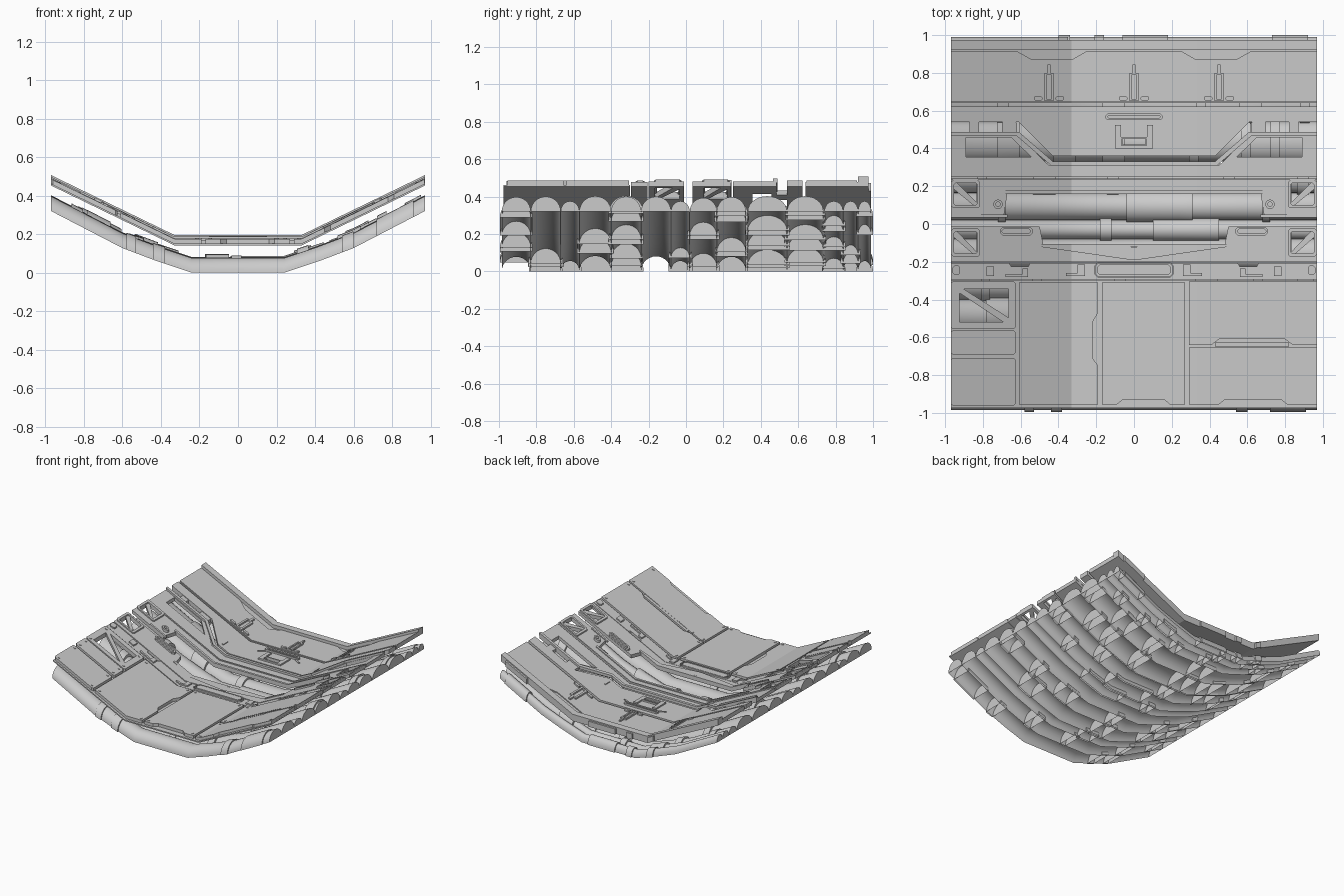
import bpy, bmesh, math, random

if "Cube" in bpy.data.objects:
    bpy.data.objects.remove(bpy.data.objects["Cube"])
random.seed(4)

LOW = [(-.97, .32), (-.6, .128), (-.42, .06), (-.24, 0), (.24, 0), (.42, .06), (.6, .128), (.97, .32)]


def low(x):
    """Height of the pipe bed."""
    for (a, za), (b, zb) in zip(LOW, LOW[1:]):
        if x <= b:
            return za + (zb - za) * (x - a) / (b - a)
    return LOW[-1][1]


def deck(x):
    """Rise of the folded deck above its flat middle."""
    return max(0, abs(x) - .33) * .485


def add_object(name, bm):
    me = bpy.data.meshes.new(name)
    bmesh.ops.recalc_face_normals(bm, faces=bm.faces)
    bm.to_mesh(me)
    bm.free()
    me.shade_smooth()
    me.set_sharp_from_angle(angle=math.radians(25))
    ob = bpy.data.objects.new(name, me)
    bpy.context.scene.collection.objects.link(ob)
    return ob


def rect(x0, y0, x1, y1, c=0):
    if not c:
        return [(x0, y0), (x1, y0), (x1, y1), (x0, y1)]
    return [(x0 + c, y0), (x1 - c, y0), (x1, y0 + c), (x1, y1 - c),
            (x1 - c, y1), (x0 + c, y1), (x0, y1 - c), (x0, y0 + c)]


def flip(loop):
    return [(-x, y) for x, y in loop]


def both(loops):
    return loops + [flip(l) for l in loops]


def ring(x0, y0, x1, y1, w, c=0):
    return [rect(x0, y0, x1, y1, c), rect(x0 + w, y0 + w, x1 - w, y1 - w, c * .6)]


def disc(x, y, r, n=8):
    return [(x + r * math.cos(2 * math.pi * i / n), y + r * math.sin(2 * math.pi * i / n)) for i in range(n)]


def plate(name, loops, z0, z1):
    """Fill outlines (inner loops are holes), extrude, fold along the deck."""
    cu = bpy.data.curves.new(name, 'CURVE')
    cu.dimensions, cu.fill_mode, cu.extrude = '2D', 'BOTH', (z1 - z0) / 2
    for loop in loops:
        sp = cu.splines.new('POLY')
        sp.points.add(len(loop) - 1)
        for p, (x, y) in zip(sp.points, loop):
            p.co = (x, y, 0, 1)
        sp.use_cyclic_u = True
    tmp = bpy.data.objects.new(name + "_outline", cu)
    bpy.context.scene.collection.objects.link(tmp)
    dg = bpy.context.evaluated_depsgraph_get()
    me = bpy.data.meshes.new_from_object(tmp.evaluated_get(dg))
    bm = bmesh.new()
    bm.from_mesh(me)
    bpy.data.objects.remove(tmp)
    bpy.data.curves.remove(cu)
    bpy.data.meshes.remove(me)
    bmesh.ops.remove_doubles(bm, verts=bm.verts, dist=1e-5)
    for x in (-.33, .33):
        bmesh.ops.bisect_plane(bm, geom=bm.verts[:] + bm.edges[:] + bm.faces[:],
                               plane_co=(x, 0, 0), plane_no=(1, 0, 0))
    for v in bm.verts:
        v.co.z += (z0 + z1) / 2 + deck(v.co.x)
    return add_object(name, bm)


def half_pipe(bm, y, r, h, x0, x1, n=14):
    """Half round shell, open below, following the pipe bed."""
    xs = [x0] + [p[0] for p in LOW if x0 + .001 < p[0] < x1 - .001] + [x1]
    rings = [[bm.verts.new((x, y + r * math.cos(math.pi * i / n), low(x) + h * math.sin(math.pi * i / n)))
              for i in range(n + 1)] for x in xs]
    for a, b in zip(rings, rings[1:]):
        for i in range(n):
            bm.faces.new((a[i], a[i + 1], b[i + 1], b[i]))
    bm.faces.new(rings[0])
    bm.faces.new(rings[-1][::-1])


# Pipes side by side with collars; fixed collars where they show from above
SPANS = [(-.985, -.83), (-.83, -.67), (-.67, -.57), (-.57, -.40), (-.40, -.24), (-.24, -.08), (-.08, .02),
         (.02, .165), (.165, .32), (.33, .54), (.54, .735), (.74, .84), (.84, .92), (.92, .99)]
FIXED = {0: [(-.58, -.53), (-.44, -.38), (.54, .60), (.72, .91)],
         5: [], 6: [(-.18, -.12), (.1, .45)], 7: [(-.04, .31), (-.72, -.68), (.68, .72)],
         13: [(-.40, -.34), (-.21, -.16), (-.06, .18), (.73, .92)]}
pipes, collars = bmesh.new(), bmesh.new()
for k, (a, b) in enumerate(SPANS):
    y, r = (a + b) / 2, (b - a) / 2
    h = min(max(r, .055), .082)
    half_pipe(pipes, y, r, h, -.97, .97)
    spots = FIXED.get(k)
    if spots is None:
        spots = []
        for base in (-.8, -.5, -.1, .3, .55, .8):
            if random.random() < .75:
                x = base + random.uniform(-.08, .08)
                spots.append((x, min(.95, x + random.choice((.05, .06, .12)))))
    for x0, x1 in spots:
        g = .01 if k in (0, 13) else random.choice((.01, .015, .022))
        half_pipe(collars, y, r + min(g, .014), h + g, x0, x1)
add_object("pipes", pipes)
add_object("pipe_collars", collars)

T = .176  # deck top in the flat middle
B = .142  # deck underside

# Back deck with raised rear lip, inset layer and three latch rails
plate("rear_lip", [rect(-.97, .92, .97, .975)], B, .196)
plate("rear_lip_tabs", [rect(-.40, .97, -.35, .99), rect(-.21, .97, -.16, .99), rect(-.06, .97, .18, .99),
                        rect(.73, .97, .92, .99)], B, .186)
plate("rear_deck", [rect(-.97, .64, .97, .92)], B, .168)
plate("rear_deck_skin", [[(-.97, .645), (.97, .645), (.97, .915), (.62, .915), (.54, .87), (.33, .87), (.25, .915),
                          (-.25, .915), (-.33, .87), (-.54, .87), (-.62, .915), (-.97, .915)]], .168, T)
for x in (-.45, 0, .45):
    plate("latch_rail", ring(x - .025, .65, x + .025, .80, .012) + [rect(x - .007, .80, x + .007, .845),
          rect(x - .08, .655, x - .035, .675, .005), rect(x + .035, .655, x + .08, .675, .005)], T, T + .012)

# Rear middle deck: tapered tongue with handle and bracket
plate("tongue_deck", [[(-.97, .54), (-.61, .54), (-.43, .36), (.43, .36), (.61, .54), (.97, .54), (.97, .622),
                       (-.97, .622)], rect(-.06, .42, .06, .455)], B, T)
plate("tongue_handle", ring(-.15, .55, .15, .585, .011, .01), T, T + .014)
plate("tongue_bracket", [[(-.1, .40), (.1, .40), (.1, .525), (.07, .525), (.07, .46), (-.07, .46), (-.07, .525),
                          (-.1, .525)], rect(-.065, .415, .065, .45)], T, T + .012)
plate("tongue_marks", both([[(.13, .54), (.18, .51), (.19, .518), (.14, .548)], rect(.405, .39, .415, .45)]),
      T, T + .006)

# Deck shaped to fit the tongue, with side windows and raised trim
plate("window_deck", [[(-.97, .25), (.97, .25), (.97, .485), (.63, .485), (.45, .31), (-.45, .31), (-.63, .485),
                       (-.97, .485)]] + both([[(.89, .355), (.545, .355), (.65, .458), (.89, .458)]]), B, .170)
plate("window_trim", [[(-.97, .465), (-.62, .465), (-.44, .31), (.44, .31), (.62, .465), (.97, .465), (.97, .488),
                       (.61, .488), (.43, .332), (-.43, .332), (-.61, .488), (-.97, .488)]], .165, .187)
plate("window_clamps", both([rect(.62, .47, .70, .545, .01), rect(.82, .47, .87, .54)]), .145, .17)


# Trussed decks either side of the open pipe trough
def truss(y0, y1):
    return both([[(.845, y0), (.955, y0), (.955, y1 - .035)], [(.835, y0 + .02), (.94, y1), (.835, y1)]])


plate("upper_truss_deck", [[(-.97, .035), (-.69, .035), (-.67, .165), (.67, .165), (.69, .035), (.97, .035),
                            (.97, .24), (-.97, .24)]] + truss(.095, .22), B, .170)
plate("lower_truss_deck", [[(-.97, -.20), (.97, -.20), (.97, -.012), (.5, -.012), (.48, -.11), (-.48, -.11),
                            (-.5, -.012), (-.97, -.012)]] + truss(-.165, -.035), B, .170)
plate("truss_frames", both(ring(.815, .085, .968, .232, .016, .01) + ring(.815, -.172, .968, -.025, .016, .01)),
      .165, .181)
plate("trough_rims", [rect(-.68, .16, .68, .178), rect(-.49, -.122, .49, -.106), rect(-.97, .232, .97, .242),
                      rect(-.015, -.19, .015, -.12)] + both([rect(.67, .035, .81, .05)]), .165, .178)
plate("trough_bolts", both([disc(.72, .105, .025, 12), disc(.72, .105, .012, 12)]), .165, .19)
plate("grab_slots", both(ring(.535, -.062, .71, -.015, .012, .015)), .165, .184)

# Narrow cross strip with access hatch and small notched brackets
plate("cross_strip", [[(-.97, -.295), (.97, -.295), (.97, -.207), (.66, -.207), (.65, -.225), (.56, -.225),
                       (.55, -.207), (-.55, -.207), (-.56, -.225), (-.65, -.225), (-.66, -.207), (-.97, -.207)]],
      B, .168)
plate("strip_hatch", ring(-.212, -.285, .212, -.203, .008, .022) + [rect(-.195, -.27, .195, -.215, .014)],
      .165, .18)
plate("strip_brackets", both([[(.26, -.275), (.36, -.275), (.36, -.26), (.30, -.26), (.30, -.215), (.26, -.215)],
                              [(.56, -.28), (.68, -.28), (.68, -.265), (.59, -.265), (.59, -.235), (.56, -.235)],
                              rect(.74, -.275, .78, -.225), rect(.92, -.27, .96, -.22, .01)]), .165, .179)

# Front deck: base sheet and separate bolted panels
WINDOW = [[(-.90, -.345), (-.665, -.345), (-.665, -.495)], [(-.925, -.365), (-.925, -.52), (-.69, -.52)]]
plate("front_base", [rect(-.97, -.975, .97, -.30), rect(-.925, -.52, -.665, -.345)], B, .152)
PANELS = [(-.97, -.555, -.625, -.305), (-.97, -.69, -.625, -.565), (-.97, -.96, -.625, -.71),
          (-.61, -.955, -.19, -.31), (-.17, -.955, .27, -.31), (.29, -.64, .968, -.305), (.29, -.955, .968, -.655)]
bolts = []
for i, (x0, y0, x1, y1) in enumerate(PANELS):
    loops = [rect(x0, y0, x1, y1, .01)]
    if i == 0:
        loops += WINDOW
    if i == 3:    # notch on the right side
        loops = [[(x0, y0), (x1, y0), (x1, -.75), (x1 - .03, -.71), (x1 - .03, -.52), (x1, -.47), (x1, y1), (x0, y1)]]
    if i in (4, 6):  # notch on the front edge
        a, b = (-.09, .19) if i == 4 else (.45, .81)
        loops = [[(x0, y0), (a, y0), (a + .03, y0 + .025), (b - .03, y0 + .025), (b, y0), (x1, y0), (x1, y1), (x0, y1)]]
    if i == 5:
        loops = [[(x0, y0), (.41, y0), (.45, y0 + .03), (.80, y0 + .03), (.84, y0), (x1, y0), (x1, y1), (x0, y1)]]
    plate("front_panel", loops, .148, T)
    bolts += [disc(x, y, .009) for x in (x0 + .025, x1 - .025) for y in (y0 + .025, y1 - .025)]
plate("panel_bolts", bolts, T - .002, T + .004)
plate("panel_hinge", [rect(.43, -.648, .82, -.625), rect(.40, -.672, .46, -.65), rect(.52, -.668, .70, -.65)],
      .15, .178)
